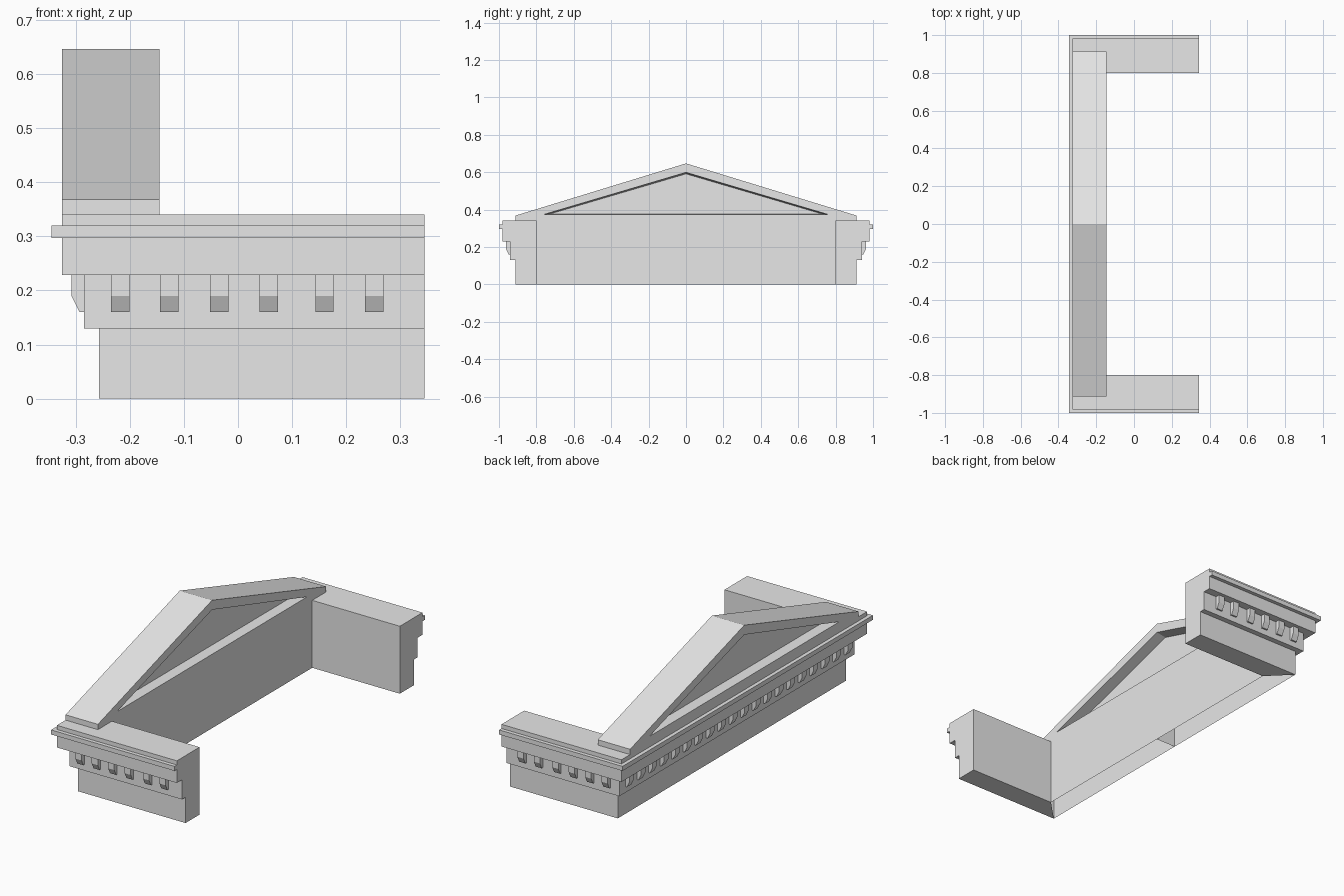
import bpy, bmesh

cube = bpy.data.objects.get("Cube")
if cube:
    bpy.data.objects.remove(cube, do_unlink=True)

stone = bpy.data.materials.new("grey_stone")
stone.use_nodes = True
GREY = (0.8, 0.8, 0.8, 1)
stone.diffuse_color = GREY
stone.node_tree.nodes["Principled BSDF"].inputs["Base Color"].default_value = GREY

END_X = 0.345      # open end of the wings
SHIFT = 0.655      # wing offset: y = outward distance + SHIFT
INNER, FRIEZE, CORNICE, LIP = 0.145, 0.285, 0.326, 0.345
BASE, TOP = 0.257, 0.341


def finish(name, bm):
    bmesh.ops.recalc_face_normals(bm, faces=bm.faces[:])
    mesh = bpy.data.meshes.new(name)
    bm.to_mesh(mesh)
    bm.free()
    mesh.materials.append(stone)
    obj = bpy.data.objects.new(name, mesh)
    bpy.context.collection.objects.link(obj)
    return obj


# Moulding section as (outward distance, height)
section = [(INNER, 0), (BASE, 0), (BASE, 0.13), (FRIEZE, 0.13), (FRIEZE, 0.229),
           (CORNICE, 0.229), (CORNICE, 0.297), (LIP, 0.297), (LIP, 0.32),
           (CORNICE, 0.32), (CORNICE, TOP), (INNER, TOP)]


# Entablature: section swept round a U with mitred corners
def build_entablature():
    bm = bmesh.new()
    stations = [lambda o: (END_X, -o - SHIFT), lambda o: (-o, -o - SHIFT),
                lambda o: (-o, o + SHIFT), lambda o: (END_X, o + SHIFT)]
    rings = [[bm.verts.new((*at(o), z)) for o, z in section] for at in stations]
    count = len(section)
    for seg in range(3):
        a, b = rings[seg], rings[seg + 1]
        for i in range(count):
            if seg == 1 and i == 0:
                continue  # long run is open underneath
            j = (i + 1) % count
            bm.faces.new((a[i], a[j], b[j], b[i]))
    bm.faces.new(rings[0])
    bm.faces.new(rings[-1])
    finish("entablature", bm)


# Partition across the middle of the hollow long run
def build_partition():
    bm = bmesh.new()
    bm.faces.new([bm.verts.new((-o, 0, z)) for o, z in section])
    finish("middle_partition", bm)


# Brackets: small blocks with a chamfered foot
def build_brackets(name, centres, place):
    bm = bmesh.new()
    shape = [(FRIEZE - 0.005, 0.229), (0.308, 0.229), (0.308, 0.19),
             (0.293, 0.16), (FRIEZE - 0.005, 0.16)]
    half = 0.017
    for c in centres:
        a, b = [[bm.verts.new(place(o, c + s, z)) for o, z in shape]
                for s in (-half, half)]
        bm.faces.new(a)
        bm.faces.new(b)
        for i in range(len(shape)):
            j = (i + 1) % len(shape)
            bm.faces.new((a[i], a[j], b[j], b[i]))
    finish(name, bm)


# Pediment: gabled slab with a tapered triangular recess on both sides
def build_pediment():
    bm = bmesh.new()
    outline = [(-0.912, TOP), (0.912, TOP), (0.912, 0.368), (0, 0.647), (-0.912, 0.368)]
    rim = [(-0.76, 0.374), (0.76, 0.374), (0, 0.599)]
    panel = [(-0.73, 0.376), (0.73, 0.376), (0, 0.591)]
    depth = 0.055
    outers = []
    for x, inward in ((-CORNICE, depth), (-INNER, -depth)):
        o = [bm.verts.new((x, y, z)) for y, z in outline]
        r = [bm.verts.new((x, y, z)) for y, z in rim]
        p = [bm.verts.new((x + inward, y, z)) for y, z in panel]
        outers.append(o)
        for face in ((o[0], o[1], r[1], r[0]), (o[1], o[2], r[1]),
                     (o[2], o[3], r[2], r[1]), (o[3], o[4], r[0], r[2]),
                     (o[4], o[0], r[0])):
            bm.faces.new(face)
        for i in range(3):
            j = (i + 1) % 3
            bm.faces.new((r[i], r[j], p[j], p[i]))
        bm.faces.new(p)
    a, b = outers
    for i in range(1, 5):  # underside stays open over the hollow run
        j = (i + 1) % 5
        bm.faces.new((a[i], a[j], b[j], b[i]))
    finish("pediment", bm)


build_entablature()
build_partition()
build_pediment()

wing_centres = [-0.218, -0.127, -0.035, 0.057, 0.16, 0.252]
for label, side in (("right", -1), ("left", 1)):
    build_brackets("wing_brackets_" + ("front" if side < 0 else "back"), wing_centres,
                   lambda o, c, z, s=side: (c, s * (o + SHIFT), z))
long_centres = [-0.873 + i * 1.746 / 19 for i in range(20)]
build_brackets("long_side_brackets", long_centres, lambda o, c, z: (-o, c, z))
